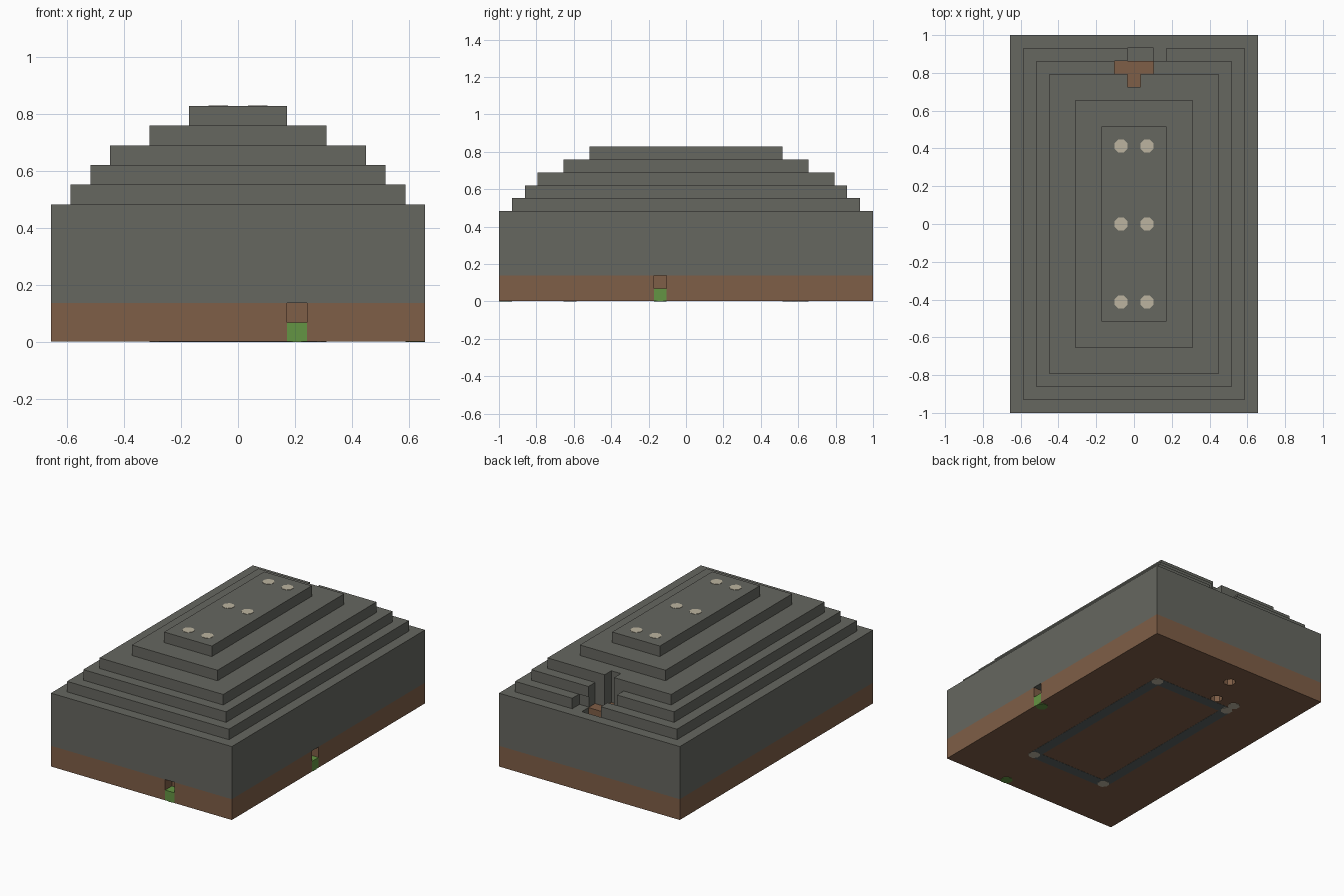
import bpy
import math

old = bpy.data.objects.get("Cube")
if old:
    bpy.data.objects.remove(old, do_unlink=True)

U = 2 / 29            # one building block
SKIN = 0.03           # plate thickness, in blocks


def material(name, rgb):
    lin = [((c / 255 + 0.055) / 1.055) ** 2.4 for c in rgb] + [1]
    m = bpy.data.materials.new(name)
    m.use_nodes = True
    m.diffuse_color = lin
    m.node_tree.nodes["Principled BSDF"].inputs["Base Color"].default_value = lin
    return m


STONE = material("grey stone", (102, 103, 96))
EARTH = material("brown earth", (127, 94, 71))
GRASS = material("green", (100, 149, 67))
BONE = material("pale bone", (188, 180, 160))
SLATE = material("dark slate", (92, 100, 100))


def finish(name, mat):
    ob = bpy.context.object
    ob.name = name
    bpy.ops.object.transform_apply(location=True, rotation=True, scale=True)
    if mat:
        ob.data.materials.append(mat)
    return ob


def box(name, x, y, z, mat=None):
    """Box from (low, high) ranges measured in blocks."""
    mid = [(a + b) / 2 * U for a, b in (x, y, z)]
    bpy.ops.mesh.primitive_cube_add(size=1, location=mid)
    bpy.context.object.scale = [(b - a) * U for a, b in (x, y, z)]
    return finish(name, mat)


def octagon(name, x, y, z, mat=None):
    """Eight-sided disc one block wide."""
    bpy.ops.mesh.primitive_cylinder_add(
        vertices=8, radius=U / 2 / math.cos(math.pi / 8), depth=(z[1] - z[0]) * U,
        location=(x * U, y * U, sum(z) / 2 * U), rotation=(0, 0, math.pi / 8))
    return finish(name, mat)


def cut(target, cutter):
    cutter.hide_render = True
    mod = target.modifiers.new("cut", "BOOLEAN")
    mod.operation = "DIFFERENCE"
    mod.solver = "EXACT"
    mod.object = cutter
    bpy.context.view_layer.objects.active = target
    bpy.ops.object.modifier_apply(modifier=mod.name)
    bpy.data.objects.remove(cutter, do_unlink=True)


# Earth footing and stone wall
footing = box("footing", (-9.5, 9.5), (-14.5, 14.5), (SKIN, 2), EARTH)
wall = box("wall", (-9.5, 9.5), (-14.5, 14.5), (2, 7), STONE)

# Stepped roof
steps = []
for i, inset in enumerate((1, 2, 3, 5, 7)):
    w, d = 9.5 - inset, 14.5 - inset
    steps.append(box(f"roof_step_{i + 1}", (-w, w), (-d, d), (7 + i, 8 + i), STONE))

# Small wall niches with a green block in the lower half
for side, x, y in (("front", 3, -14), ("side", 9, -2)):
    lo_y = y - (1 if side == "front" else 0.5)
    hi_x = x + (1 if side == "side" else 0.5)
    cut(footing, box("niche_cutter", (x - 0.5, hi_x), (lo_y, y + 0.5), (-1, 3)))
    block = box(f"{side}_green_block", (x - 0.5, x + 0.5), (y - 0.5, y + 0.5), (SKIN, 1), GRASS)
    block.data.materials.append(EARTH)
    for face in block.data.polygons:
        if face.normal.z < -0.5:
            face.material_index = 1
    octagon(f"{side}_green_underside", x, y, (0, 2 * SKIN), GRASS)

# Open shafts in the underside
for x, y in ((-1, 12), (-2, 9)):
    cut(footing, octagon("shaft_cutter", x, y, (-1, 1)))

# Broken opening at the back of the roof
landing, stem = ((-1.5, 1.5), (11.5, 12.5)), ((-0.5, 0.5), (10.5, 11.5))
for target in [wall] + steps[:3]:
    for x, y in (landing, stem):
        cut(target, box("opening_cutter", x, y, (6, 10.5)))
cut(wall, box("trench_cutter", (-0.5, 1.5), (12.5, 13.5), (6, 7.5)))
cut(steps[0], box("notch_cutter", (-0.5, 2.5), (12.4, 14), (6.5, 8.5)))
box("earth_landing", *landing, (6, 7), EARTH)
box("earth_passage", *stem, (6, 7), EARTH)

# Pale discs on the roof
for y in (-6, 0, 6):
    for x in (-1, 1):
        octagon("roof_disc", x, y, (12 - SKIN, 12 + SKIN), BONE)

# Slate outline and pale posts on the underside
low = (SKIN / 2, 2 * SKIN)
for x in (-4, 4):
    box("underside_long_strip", (x - 0.5, x + 0.5), (-9, 8), low, SLATE)
for y in (-9, 8):
    box("underside_short_strip", (-4, 4), (y - 0.5, y + 0.5), low, SLATE)
for x, y in ((4, 8), (-4, 8), (-4, 9), (4, -9), (-4, -9)):
    octagon("underside_post", x, y, (0, 2 * SKIN), BONE)
